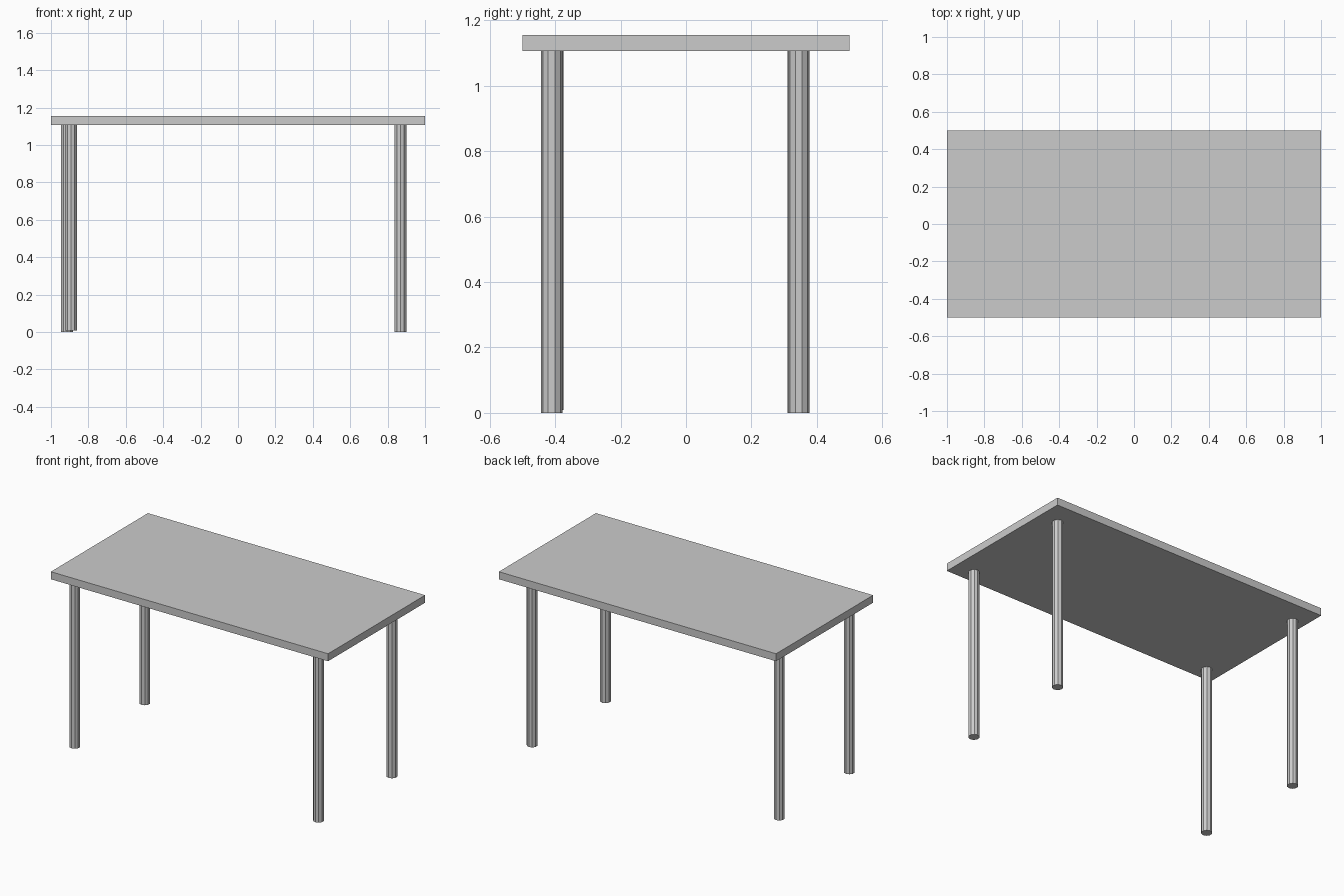
import bpy

if "Cube" in bpy.data.objects:
    bpy.data.objects.remove(bpy.data.objects["Cube"])

TOP_Z, UNDER_Z = 1.155, 1.106
LEG_RADIUS = 0.033


def box(name, size, location):
    bpy.ops.mesh.primitive_cube_add(size=1, location=location)
    obj = bpy.context.object
    obj.name = name
    obj.scale = size
    bpy.ops.object.transform_apply(location=False, rotation=False, scale=True)
    return obj


def leg(name, x, y, foot=0.0):
    # ten-sided flat-shaded post from its foot to the underside of the top
    bpy.ops.mesh.primitive_cylinder_add(
        vertices=10, radius=LEG_RADIUS, depth=UNDER_Z - foot,
        location=(x, y, (UNDER_Z + foot) / 2))
    bpy.context.object.name = name


# Flat rectangular slab
box("table_top", (2.0, 1.0, TOP_Z - UNDER_Z), (0, 0, (TOP_Z + UNDER_Z) / 2))

# Legs, placed slightly unevenly; the front left one stops just short of the floor
for name, x, y, foot in (
        ("front_left_leg", -0.893, -0.407, 0.009),
        ("front_right_leg", 0.869, -0.411, 0.0),
        ("back_left_leg", -0.914, 0.344, 0.0),
        ("back_right_leg", 0.869, 0.345, 0.0)):
    leg(name, x, y, foot)
